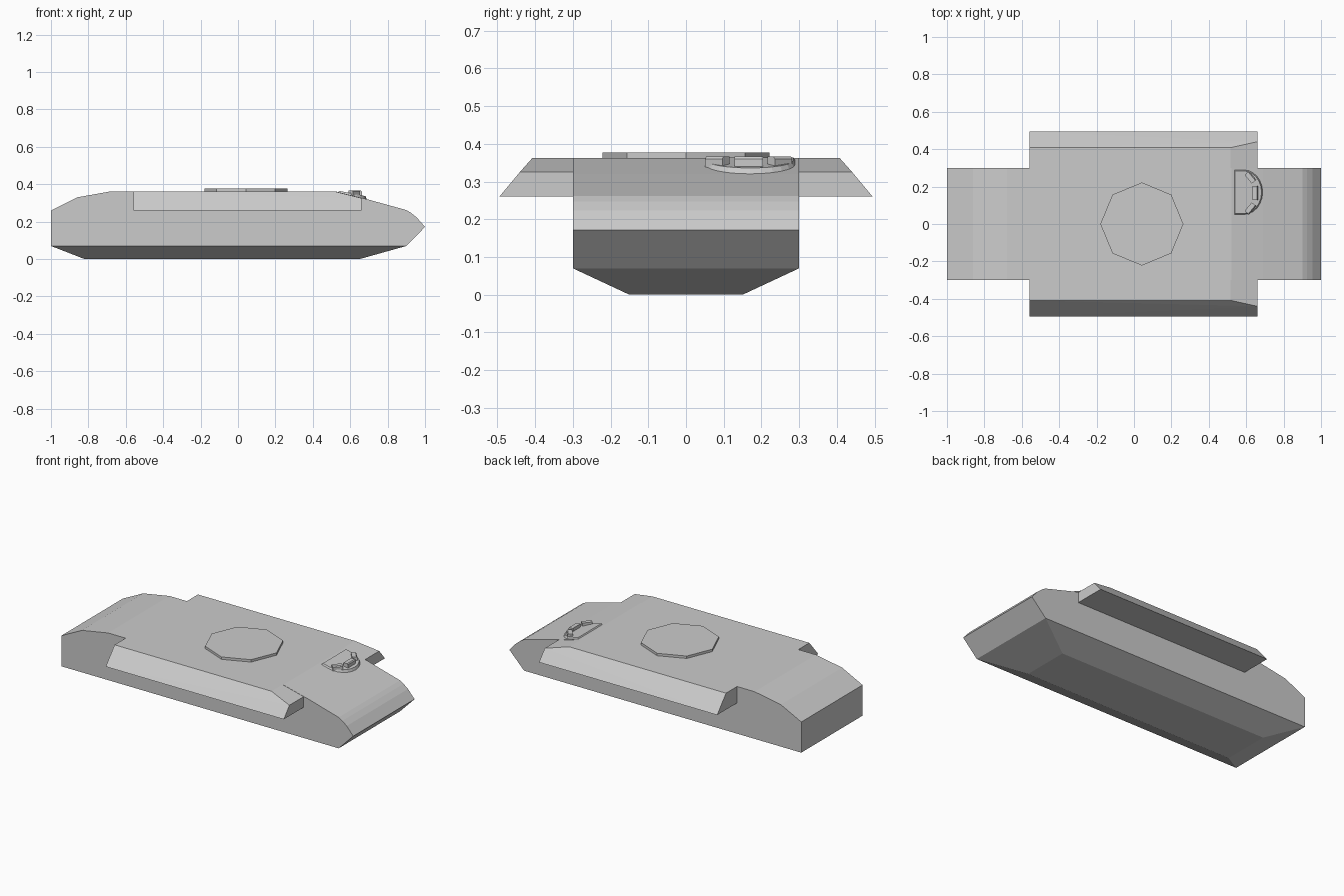
import bpy, bmesh, math
from mathutils import Vector, Matrix

if "Cube" in bpy.data.objects:
    bpy.data.objects.remove(bpy.data.objects["Cube"])


def solid(name, points):
    """Flat-faced convex solid wrapped around a set of points."""
    bm = bmesh.new()
    for p in points:
        bm.verts.new(p)
    res = bmesh.ops.convex_hull(bm, input=bm.verts[:])
    loose = [v for v in bm.verts if not v.link_faces]
    bmesh.ops.delete(bm, geom=loose, context='VERTS')
    bmesh.ops.dissolve_limit(bm, angle_limit=0.01, verts=bm.verts[:], edges=bm.edges[:])
    bmesh.ops.recalc_face_normals(bm, faces=bm.faces[:])
    me = bpy.data.meshes.new(name)
    bm.to_mesh(me)
    bm.free()
    ob = bpy.data.objects.new(name, me)
    bpy.context.collection.objects.link(ob)
    return ob


# hull: side profile across the width plus the tapered belly
profile = [(-1, 0.07), (-1, 0.26), (-0.86, 0.33), (-0.68, 0.362), (0.52, 0.362),
           (0.69, 0.32), (0.90, 0.262), (0.925, 0.247), (0.955, 0.223), (1.0, 0.172), (0.9, 0.07)]
hull = [(x, y, z) for x, z in profile for y in (-0.3, 0.3)]
hull += [(x, y, 0) for x in (-0.82, 0.65) for y in (-0.15, 0.15)]
solid("hull", hull)

# sloped side sponsons overhanging the tracks
for side, s in (("right", -1), ("left", 1)):
    pts = [(x, s * y, 0.26) for x in (-0.56, 0.66) for y in (0.29, 0.495)]
    pts += [(x, s * y, 0.362) for x in (-0.56, 0.515) for y in (0.29, 0.408)]
    pts += [(0.66, s * 0.29, 0.326), (0.66, s * 0.44, 0.326)]
    solid("sponson_" + side, pts)

# octagonal turret ring
ring = [(0.042 + 0.222 * math.cos(i * math.pi / 4), 0.222 * math.sin(i * math.pi / 4), z)
        for i in range(8) for z in (0.355, 0.377)]
solid("turret_ring", ring)


# driver hatch: rounded base with a gently sloping lid
def d_outline(inset):
    w, d = 0.123 - inset, 0.105 - inset
    pts = [(0.532 + inset, 0.17 - w), (0.532 + inset, 0.17 + w)]
    for i in range(13):
        a = -math.pi / 2 + math.pi * i / 12
        pts.append((0.586 + d * math.cos(a), 0.17 + w * math.sin(a)))
    return pts


hatch = [(x, y, 0.355 - 0.247 * (x - 0.52)) for x, y in d_outline(0)]
hatch += [(x, y, 0.3645 - 0.2 * (x - 0.54)) for x, y in d_outline(0.009)]
solid("driver_hatch", hatch)

# three periscopes around the front of the hatch
for name, x, y, width, ang in (("right", 0.622, 0.083, 0.06, -40),
                               ("centre", 0.648, 0.166, 0.076, 0),
                               ("left", 0.622, 0.249, 0.06, 40)):
    rot = Matrix.Rotation(math.radians(ang), 3, 'Z')
    pts = []
    for v in (-width / 2, width / 2):
        for u, z in ((-0.015, 0.335), (-0.015, 0.366), (0.01, 0.366), (0.015, 0.360), (0.015, 0.335)):
            pts.append(Vector((x, y, z)) + rot @ Vector((u, v, 0)))
    solid("periscope_" + name, pts)
